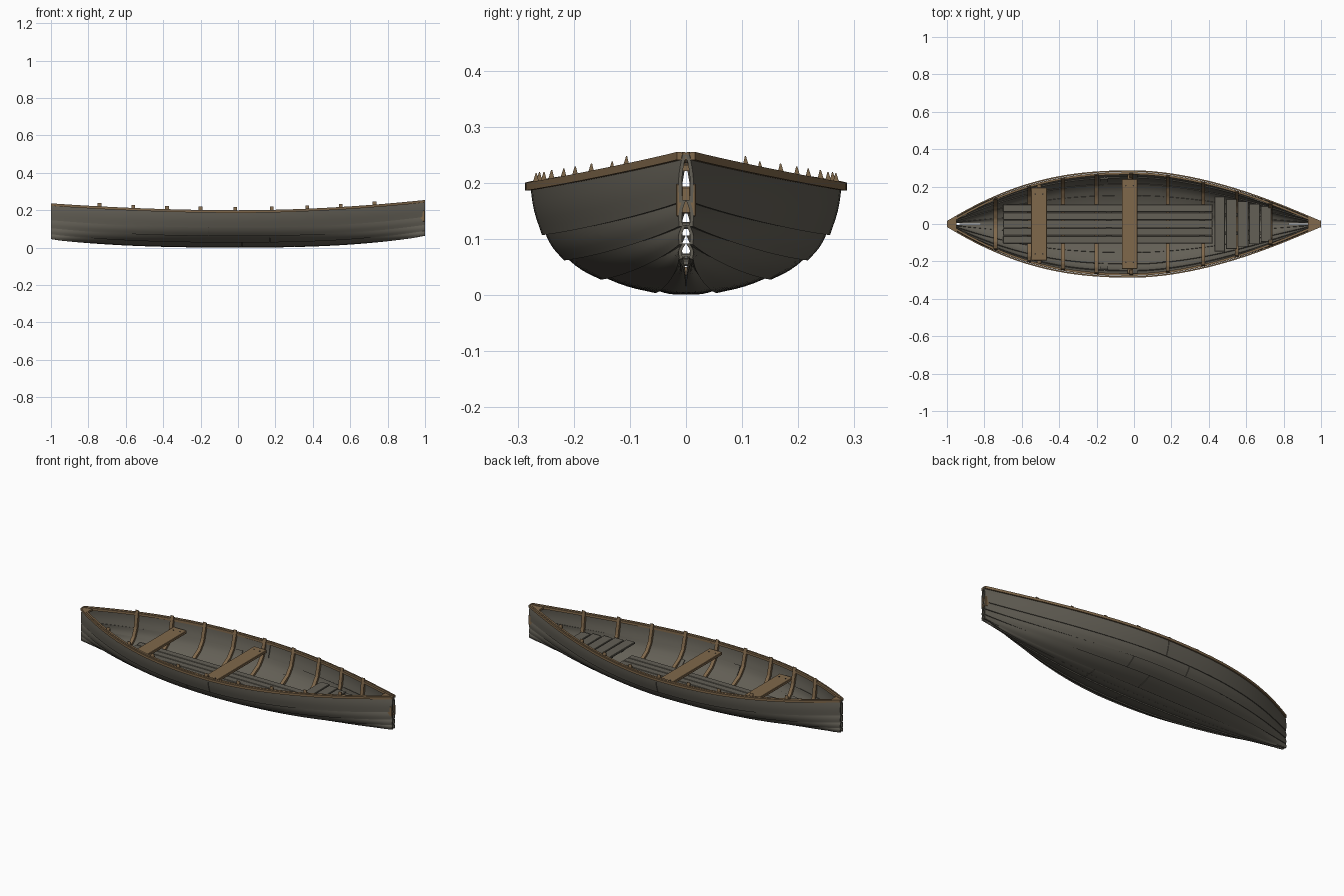
import bpy, bmesh, math
from mathutils import Vector

cube = bpy.data.objects.get("Cube")
if cube:
    bpy.data.objects.remove(cube, do_unlink=True)


def material(name, rgb):
    m = bpy.data.materials.new(name)
    m.use_nodes = True
    col = (*rgb, 1)
    m.diffuse_color = col
    node = next(n for n in m.node_tree.nodes if n.type == "BSDF_PRINCIPLED")
    node.inputs["Base Color"].default_value = col
    node.inputs["Roughness"].default_value = 0.8
    return m


GREY = material("weathered_grey_wood", (0.125, 0.115, 0.092))
BROWN = material("brown_wood", (0.215, 0.138, 0.07))
IRON = material("dark_iron", (0.03, 0.027, 0.024))

# Hull lines: plank edges as fractions of half breadth and of depth
YF = [0, 0.21, 0.55, 0.775, 0.91, 1]
ZF = [0, 0.02, 0.147, 0.325, 0.565, 1]


def sheer(x):
    return 0.195 + (0.055 if x > 0 else 0.037) * abs(x) ** 1.9


def keel(x):
    return 0.004 + (0.06 if x > 0 else 0.042) * abs(x) ** 2.6


def hull(x, u):
    """Point on the hull; u runs from keel (0) to sheer (5), negative on the other side."""
    a = abs(u)
    i = min(int(a), 4)
    t = a - i
    yf = YF[i] + (YF[i + 1] - YF[i]) * t
    zf = ZF[i] + (ZF[i + 1] - ZF[i]) * t
    breadth = 0.28 * (1 - abs(x) ** (1.75 if x > 0 else 2.4))
    y = 0.009 * abs(x) ** 8 + breadth * yf
    return Vector((x, math.copysign(y, u), keel(x) + (sheer(x) - keel(x)) * zf))


def outward(x, u, step):
    d = hull(x, u + step) - hull(x, u - step)
    return Vector((0, d.z, -d.y)).normalized()


def steps(a, b, n):
    return [a + (b - a) * k / n for k in range(n + 1)]


def finish(name, bm, mat, mirror=False, smooth=True):
    bmesh.ops.recalc_face_normals(bm, faces=bm.faces)
    me = bpy.data.meshes.new(name)
    bm.to_mesh(me)
    bm.free()
    me.materials.append(mat)
    ob = bpy.data.objects.new(name, me)
    bpy.context.collection.objects.link(ob)
    if mirror:
        mod = ob.modifiers.new("other_side", "MIRROR")
        mod.use_axis = (False, True, False)
        mod.use_mirror_merge = False
    if smooth:
        bpy.ops.object.select_all(action="DESELECT")
        ob.select_set(True)
        bpy.context.view_layer.objects.active = ob
        bpy.ops.object.shade_smooth_by_angle(angle=math.radians(40))
    return ob


def loft(name, rings, mat, mirror=False, smooth=True):
    """Closed, capped skin through rings with equal point counts."""
    bm = bmesh.new()
    loops = [[bm.verts.new(p) for p in r] for r in rings]
    n = len(loops[0])
    for a, b in zip(loops, loops[1:]):
        for k in range(n):
            bm.faces.new((a[k], a[(k + 1) % n], b[(k + 1) % n], b[k]))
    bm.faces.new(loops[0])
    bm.faces.new(loops[-1])
    return finish(name, bm, mat, mirror, smooth)


def box(name, x, y, z, mat, mirror=False, bevel=0.002):
    bm = bmesh.new()
    bmesh.ops.create_cube(bm, size=1)
    for v in bm.verts:
        for k, (lo, hi) in enumerate((x, y, z)):
            v.co[k] = lo if v.co[k] < 0 else hi
    bmesh.ops.bevel(bm, geom=bm.edges[:], offset=bevel, segments=1, affect="EDGES")
    return finish(name, bm, mat, mirror, False)


def strip(name, i, x0, x1, n, depth=0.0):
    """Plank i, with its lower edge lapped proud over the plank below."""
    rings = []
    for x in steps(x0, x1, n):
        nrm = outward(x, i + 0.5, 0.4)
        low, high = hull(x, i), hull(x, i + 1)
        outer, inner = [], []
        for t in steps(-0.05 if i else 0, 1, 6):
            p = low.lerp(high, t)
            o = 0.003 - 0.006 * t + 0.004 * math.sin(math.pi * max(t, 0)) - depth
            for side, off in ((outer, o), (inner, o - 0.006)):
                q = p + nrm * off
                q.y = max(q.y, 0)
                side.append(q)
        rings.append(outer + inner[::-1])
    return loft(name, rings, GREY, True)


# Hull planks, each in two lengths with a butt block behind the joint
for i, joint in enumerate([0.3, 0.02, 0.17, -0.16, 0.0]):
    strip(f"hull_plank_{i + 1}_aft", i, -1, joint - 0.0012, 28)
    strip(f"hull_plank_{i + 1}_fore", i, joint + 0.0012, 1, 28)
    strip(f"butt_block_{i + 1}", i, joint - 0.02, joint + 0.02, 2, 0.005)


# Gunwale rails outside and inside the top plank
def rail(name, inner, outer):
    rings = []
    for x in steps(-1, 1, 56):
        p = hull(x, 5)
        a, b = max(p.y + inner, 0.001), max(p.y + outer, 0.002)
        lo, hi = p.z - 0.009, p.z + 0.005
        rings.append([Vector((x, y, z)) for y, z in ((a, lo), (b, lo), (b, hi), (a, hi))])
    loft(name, rings, BROWN, True)


rail("outer_gunwale", -0.001, 0.007)
rail("inner_gunwale", -0.016, -0.004)

# Small triangular hooks closing the rails at both ends
for name, ends in (("bow_hook", (0.93, 0.998)), ("stern_hook", (-0.95, -0.998))):
    rings = []
    for x in steps(*ends, 4):
        p = hull(x, 5)
        rings.append([Vector((x, s * p.y, p.z + h))
                      for s, h in ((-1, -0.008), (1, -0.008), (1, 0.003), (-1, 0.003))])
    loft(name, rings, BROWN, smooth=False)

# Bracket on the bow
box("bow_bracket", (0.97, 1.0), (0.006, 0.018), (0.14, 0.198), BROWN, True)
box("bow_bracket_core", (0.968, 0.992), (-0.008, 0.008), (0.145, 0.193), BROWN)

# Ribs, with pointed heads standing above the rail
for k, x in enumerate([-0.74, -0.56, -0.38, -0.2, -0.015, 0.18, 0.37, 0.55, 0.73]):
    path = []
    for u in steps(-5, 5, 40):
        nrm = outward(x, u, 0.35)
        p = hull(x, u)
        path.append((p - nrm * 0.006, p - nrm * 0.019))
    for end in (0, -1):
        a, b = path[end]
        tip = (a + b) / 2
        tip.z = sheer(x) + 0.022
        pair = (tip, tip + Vector((0, -math.copysign(0.002, a.y), 0)))
        path.insert(0 if end == 0 else len(path), pair)
    w = Vector((0.01, 0, 0))
    loft(f"rib_{k + 1}", [[a - w, a + w, b + w, b - w] for a, b in path], BROWN)

# Floor boards running lengthwise
for k in range(5):
    y = -0.105 + 0.042 * k
    box(f"floor_board_{k + 1}", (-0.7, 0.42), (y + 0.0015, y + 0.0405), (0.063, 0.074), GREY)
for k, x in enumerate((-0.6, -0.15, 0.35)):
    box(f"floor_batten_{k + 1}", (x, x + 0.03), (-0.1, 0.1), (0.052, 0.063), GREY)

# Slatted bow platform, narrowing forward
for k in range(5):
    x = 0.43 + 0.062 * k
    h = 0.147 - 0.013 * k
    box(f"bow_slat_{k + 1}", (x, x + 0.057), (-h, h), (0.118, 0.13), GREY)
box("bow_slat_bearer", (0.44, 0.73), (0.04, 0.06), (0.106, 0.118), GREY, True)

# Thwarts with end brackets and nails
for name, x0, x1, h in (("aft", -0.55, -0.465, 0.195), ("middle", -0.065, 0.018, 0.24)):
    box(f"{name}_thwart", (x0, x1), (-h, h), (0.152, 0.168), BROWN)
    mid = (x0 + x1) / 2
    reach = hull(mid, 4.5).y - 0.004
    box(f"{name}_thwart_bracket", (mid - 0.012, mid + 0.012), (h - 0.03, reach),
        (0.138, 0.152), BROWN, True)
    bm = bmesh.new()
    for dx in (-0.02, 0.02):
        made = bmesh.ops.create_cone(bm, cap_ends=True, segments=8, radius1=0.004,
                                     radius2=0.004, depth=0.004)
        bmesh.ops.translate(bm, verts=made["verts"], vec=(mid + dx, h - 0.035, 0.168))
    finish(f"{name}_thwart_nails", bm, IRON, True, False)
